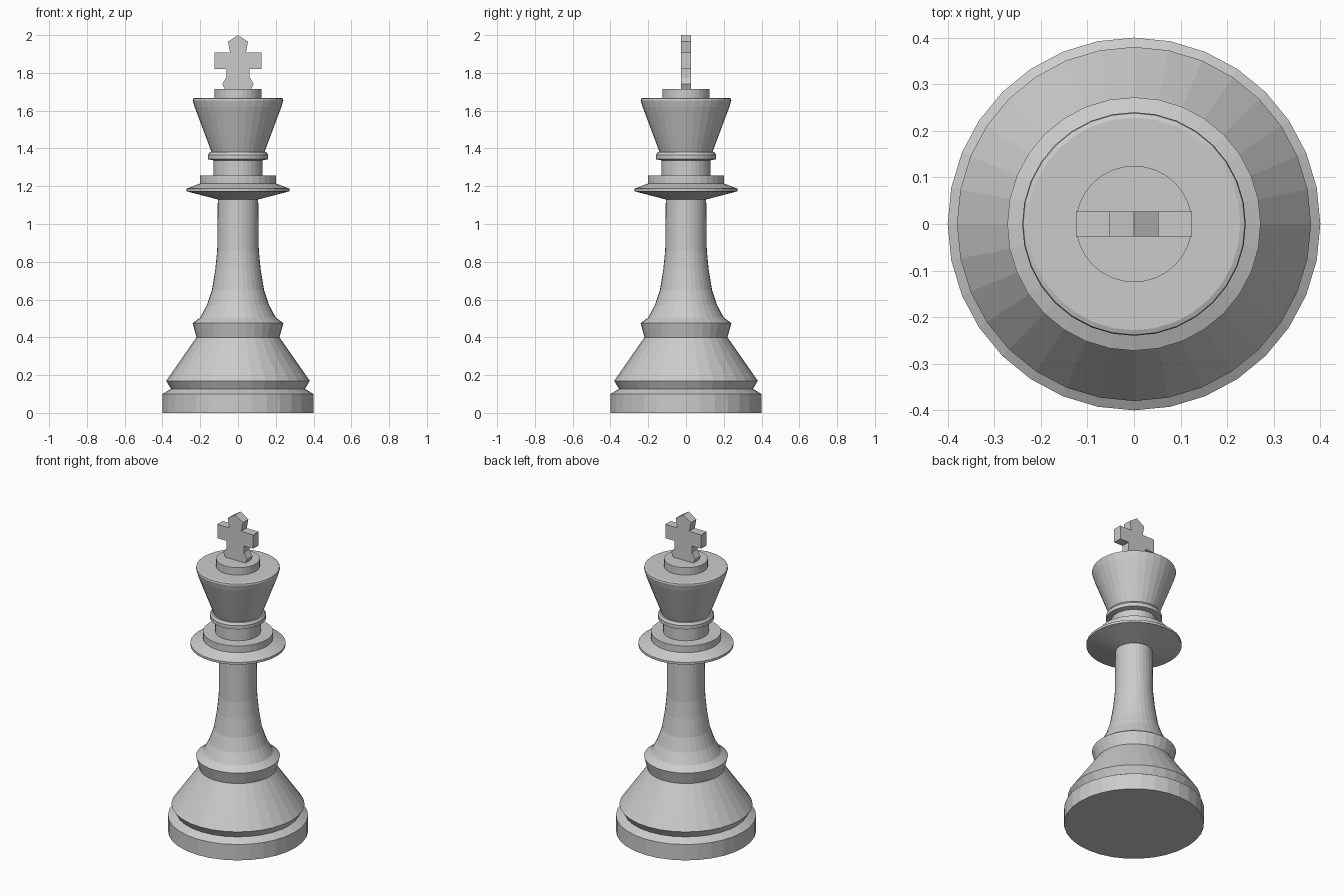
import bpy, bmesh
from math import cos, sin, tau

if "Cube" in bpy.data.objects:
    bpy.data.objects.remove(bpy.data.objects["Cube"])

SEGMENTS = 32


def make_object(name, bm):
    bmesh.ops.recalc_face_normals(bm, faces=bm.faces)
    mesh = bpy.data.meshes.new(name)
    bm.to_mesh(mesh)
    bm.free()
    obj = bpy.data.objects.new(name, mesh)
    bpy.context.collection.objects.link(obj)
    return obj


def lathe(name, profile, flip_check=True):
    """Revolve (radius, z) points; a radius of 0 closes the end with one flat face."""
    bm = bmesh.new()
    rings = [[bm.verts.new((r * cos(tau * i / SEGMENTS), r * sin(tau * i / SEGMENTS), z))
              for i in range(SEGMENTS)] for r, z in profile if r > 0]
    for a, b in zip(rings, rings[1:]):
        for i in range(SEGMENTS):
            j = (i + 1) % SEGMENTS
            bm.faces.new((a[i], a[j], b[j], b[i]))
    if profile[0][0] == 0:
        bm.faces.new(rings[0][::-1])
    if profile[-1][0] == 0:
        bm.faces.new(rings[-1])
    return make_object(name, bm)


# Stepped foot with flat underside
lathe("base", [(0, 0), (0.40, 0), (0.40, 0.10), (0.355, 0.127),
               (0.38, 0.17), (0.22, 0.40)])

# Flared foot moulding and slender column
lathe("stem", [(0.22, 0.40), (0.24, 0.475), (0.20, 0.505), (0.165, 0.57),
               (0.138, 0.65), (0.12, 0.76), (0.11, 0.86), (0.107, 1.13)])

# Wide collar, step, neck and small ring
lathe("collar", [(0.107, 1.13), (0.272, 1.173), (0.272, 1.187), (0.20, 1.215),
                 (0.20, 1.257), (0.13, 1.257), (0.13, 1.337), (0.16, 1.343),
                 (0.16, 1.366), (0.15, 1.38), (0.14, 1.38)])

# Tapered crown with raised disc on top
lathe("crown", [(0.14, 1.38), (0.23, 1.62), (0.24, 1.655), (0.238, 1.664),
                (0.228, 1.668), (0.125, 1.668), (0.125, 1.715), (0, 1.715)])

# Cross finial: mirrored half outline, extruded through its thickness
half = [(0.07, 1.715), (0.083, 1.742), (0.062, 1.775), (0.062, 1.82), (0.125, 1.82),
        (0.125, 1.907), (0.042, 1.907), (0.053, 1.965)]
outline = half + [(0, 2.0)] + [(-x, z) for x, z in reversed(half)]
bm = bmesh.new()
face = bm.faces.new([bm.verts.new((x, -0.027, z)) for x, z in outline])
ext = bmesh.ops.extrude_face_region(bm, geom=[face], use_keep_orig=True)
bmesh.ops.translate(bm, vec=(0, 0.054, 0),
                    verts=[v for v in ext["geom"] if isinstance(v, bmesh.types.BMVert)])
make_object("cross_finial", bm)
